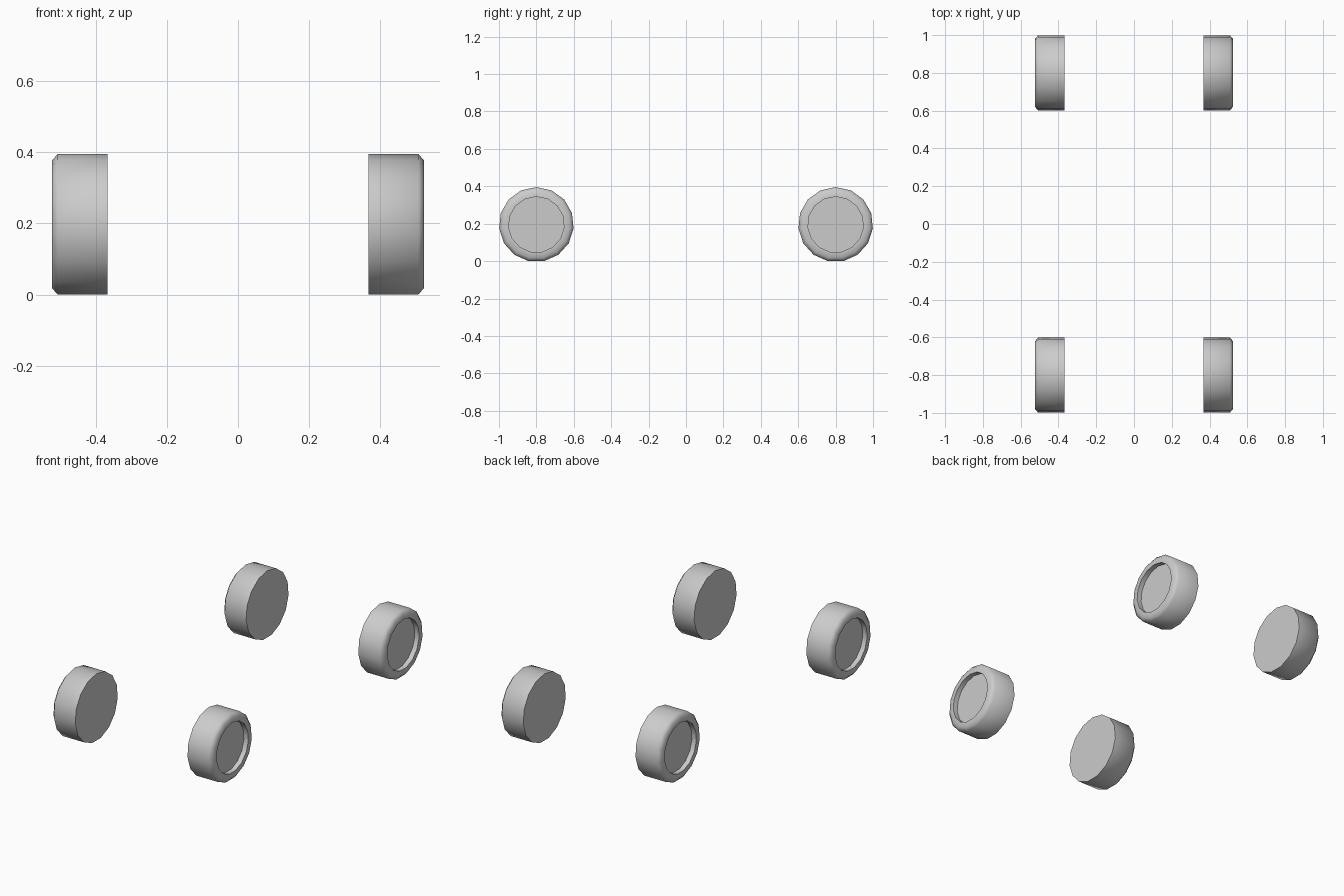
import bpy, bmesh, math

if "Cube" in bpy.data.objects:
    bpy.data.objects.remove(bpy.data.objects["Cube"])

SIDES = 15
R = 0.2
CZ = R * math.cos(math.pi / SIDES)   # lowest flat rests on z = 0

# (x, radius) profile: inner face, tread, chamfer, rim, recess wall, hub disc
PROFILE = [(0.368, R), (0.508, R), (0.524, 0.181),
           (0.524, 0.149), (0.495, 0.149)]


def wheel(name, side, y):
    bm = bmesh.new()
    rings = []
    for x, r in PROFILE:
        ring = []
        for i in range(SIDES):
            a = 2 * math.pi * i / SIDES
            ring.append(bm.verts.new((side * x, y + r * math.sin(a), CZ + r * math.cos(a))))
        rings.append(ring)
    for a, b in zip(rings, rings[1:]):
        for i in range(SIDES):
            j = (i + 1) % SIDES
            bm.faces.new((a[i], a[j], b[j], b[i]))
    bm.faces.new(rings[0])     # flat inner face
    bm.faces.new(rings[-1])    # recessed hub disc
    bmesh.ops.recalc_face_normals(bm, faces=bm.faces[:])
    me = bpy.data.meshes.new(name)
    bm.to_mesh(me)
    bm.free()
    ob = bpy.data.objects.new(name, me)
    bpy.context.collection.objects.link(ob)
    # smooth tread and rounded shoulder, crisp cap and recess edges
    bpy.ops.object.select_all(action='DESELECT')
    ob.select_set(True)
    bpy.context.view_layer.objects.active = ob
    bpy.ops.object.shade_smooth_by_angle(angle=math.radians(65))


for end, y in (("front", -0.8), ("rear", 0.8)):
    for label, side in (("left", -1), ("right", 1)):
        wheel(f"{end}_{label}_wheel", side, y)
